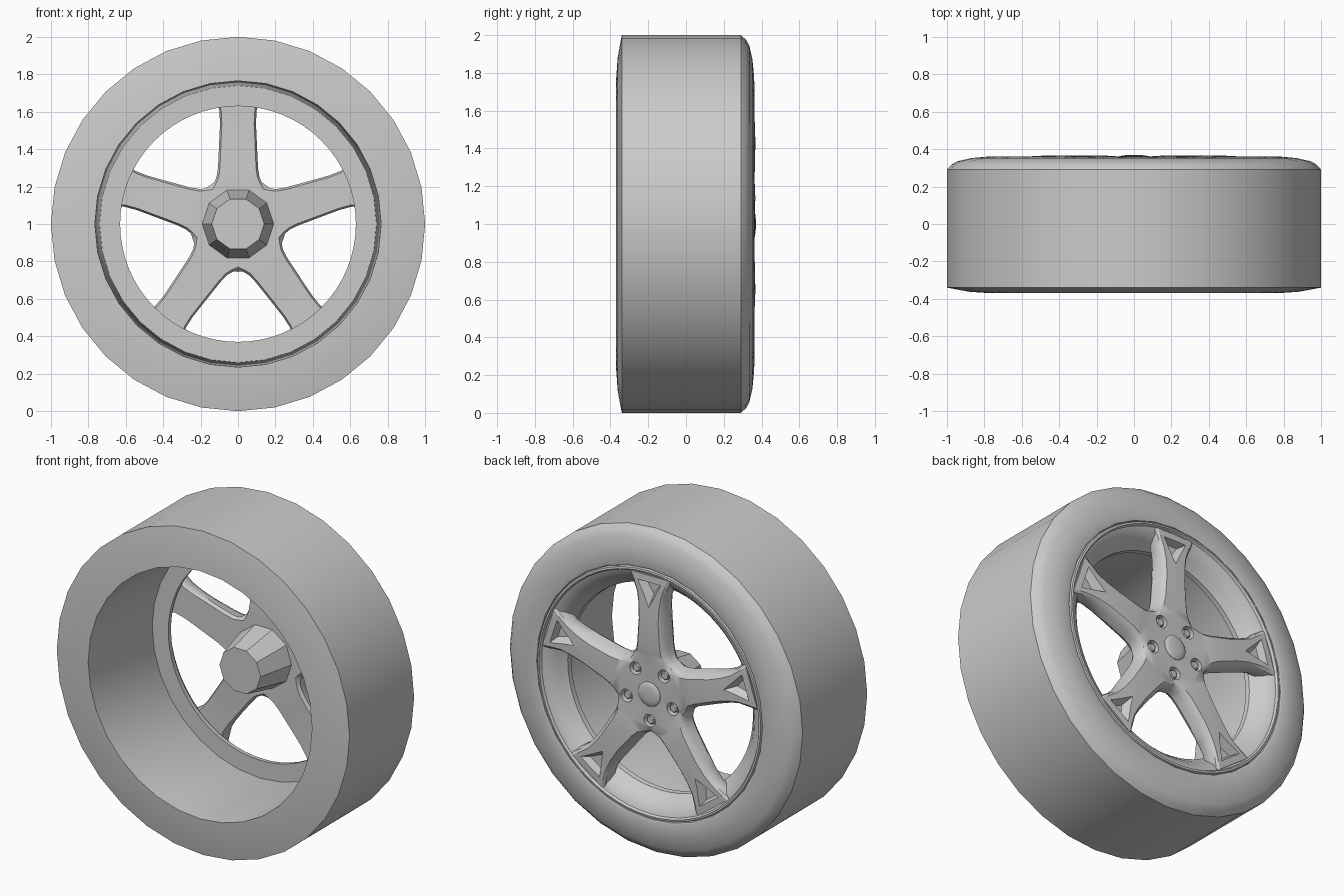
import bpy, bmesh, math
from mathutils import Vector

if "Cube" in bpy.data.objects:
    bpy.data.objects.remove(bpy.data.objects["Cube"])

grey = bpy.data.materials.new("plain grey")
grey.use_nodes = True
grey.diffuse_color = (0.6, 0.6, 0.6, 1)
grey.node_tree.nodes["Principled BSDF"].inputs["Base Color"].default_value = (0.6, 0.6, 0.6, 1)

STEP = math.radians(72)
UP = math.pi / 2


def place(angle, s, t, y):
    """Point at distance s along a spoke direction, t across it, y along the axle."""
    c, d = math.cos(angle), math.sin(angle)
    return Vector((s * c - t * d, y, 1 + s * d + t * c))


def finish(bm, name, smooth=35):
    bmesh.ops.remove_doubles(bm, verts=bm.verts, dist=1e-4)
    bmesh.ops.recalc_face_normals(bm, faces=bm.faces)
    mesh = bpy.data.meshes.new(name)
    bm.to_mesh(mesh)
    bm.free()
    mesh.materials.append(grey)
    ob = bpy.data.objects.new(name, mesh)
    bpy.context.collection.objects.link(ob)
    if smooth:
        shade(ob, smooth)
    return ob


def shade(ob, angle):
    bpy.ops.object.select_all(action='DESELECT')
    ob.select_set(True)
    bpy.context.view_layer.objects.active = ob
    bpy.ops.object.shade_smooth_by_angle(angle=math.radians(angle))


def bridge(bm, rings, closed=False, caps=(False, False)):
    """Skin a row of equal rings of points."""
    rows = [[bm.verts.new(p) for p in ring] for ring in rings]
    n = len(rows[0])
    pairs = list(zip(rows, rows[1:])) + ([(rows[-1], rows[0])] if closed else [])
    for a, b in pairs:
        for i in range(n):
            j = (i + 1) % n
            bm.faces.new((a[i], a[j], b[j], b[i]))
    for row, cap in zip((rows[0], rows[-1]), caps):
        if cap:
            bm.faces.new(row)


def circle(r, y, sides, s=0, angle=UP, turn=UP):
    base = place(angle, s, 0, 0)
    return [base + Vector((r * math.cos(turn + i * math.tau / sides), y,
                           r * math.sin(turn + i * math.tau / sides))) for i in range(sides)]


def lathe(name, profile, sides, smooth=35):
    bm = bmesh.new()
    bridge(bm, [circle(r, y, sides) for r, y in profile], closed=True)
    return finish(bm, name, smooth)


# Tyre with the tapered inner barrel
lathe("tyre_and_barrel", [
    (0.765, -0.37), (0.88, -0.362), (1, -0.34), (1, 0.29), (0.975, 0.318), (0.945, 0.335),
    (0.87, 0.352), (0.785, 0.36), (0.772, 0.355), (0.765, 0.34), (0.74, 0.22)], 32)

# Outer rim lip sloping down to the openings
lathe("rim", [
    (0.768, 0.345), (0.762, 0.36), (0.75, 0.362), (0.742, 0.348), (0.705, 0.335), (0.672, 0.3),
    (0.645, 0.262), (0.633, 0.25), (0.63, 0.22), (0.76, 0.22)], 64, 30)


# Spokes: distance, widest half width, front half width, back y, front y
sections = [
    (0.206, 0.15, 0.135, 0.25, 0.356), (0.222, 0.128, 0.112, 0.25, 0.358),
    (0.25, 0.115, 0.096, 0.25, 0.362), (0.3, 0.107, 0.085, 0.252, 0.366),
    (0.45, 0.1, 0.074, 0.258, 0.367), (0.54, 0.096, 0.078, 0.26, 0.364),
    (0.61, 0.1, 0.09, 0.26, 0.36), (0.66, 0.122, 0.11, 0.26, 0.36), (0.73, 0.15, 0.14, 0.26, 0.355)]


def spoke_ring(angle, index):
    s, w, wf, back, front = sections[index]
    half = [(0, back), (w * 0.9, back), (w, back + 0.02), ((w + wf) / 2 + 0.004, front - 0.04),
            (wf, front - 0.012), (wf * 0.87, front - 0.002), (0, front)]
    loop = half + [(-t, y) for t, y in half[-2:0:-1]]
    # The first ring lies on the mitre between neighbouring spokes
    return [place(angle, s if index else abs(t) / math.tan(STEP / 2), t, y) for t, y in loop]


bm = bmesh.new()
for k in range(5):
    bridge(bm, [spoke_ring(UP + k * STEP, i) for i in range(len(sections))], caps=(False, True))
spokes = finish(bm, "spokes", 0)

# Cutters: tapered triangular pockets at the spoke ends, and wheel nut holes
bm = bmesh.new()
for k in range(5):
    a = UP + k * STEP
    triangle = lambda tip, end, w, y: [place(a, tip, 0, y), place(a, end, w, y), place(a, end, -w, y)]
    bridge(bm, [triangle(0.6, 0.675, 0.048, 0.312), triangle(0.525, 0.695, 0.092, 0.375)],
           caps=(True, True))
    hole = a + STEP / 2
    bridge(bm, [circle(0.036, 0.315, 16, 0.165, hole), circle(0.041, 0.38, 16, 0.165, hole)],
           caps=(True, True))
cutter = finish(bm, "pocket_cutter", 0)
cutter.hide_render = True

cut = spokes.modifiers.new("pockets", 'BOOLEAN')
cut.object = cutter
cut.operation = 'DIFFERENCE'
cut.solver = 'EXACT'
bpy.context.view_layer.objects.active = spokes
bpy.ops.object.modifier_apply(modifier=cut.name)
bpy.data.objects.remove(cutter)
shade(spokes, 32)

# Wheel nuts
bm = bmesh.new()
for k in range(5):
    a = UP + (k + 0.5) * STEP
    bridge(bm, [circle(r, y, 6, 0.165, a) for r, y in ((0.028, 0.3), (0.028, 0.342), (0.022, 0.348))],
           caps=(True, True))
finish(bm, "wheel_nuts", 0)

# Domed centre cap
bm = bmesh.new()
bridge(bm, [circle(r, y, 24) for r, y in ((0.075, 0.34), (0.075, 0.358), (0.068, 0.364),
                                          (0.045, 0.368), (0.02, 0.37))], caps=(True, True))
finish(bm, "centre_cap", 40)

# Ten-sided axle boss on the inner side
bm = bmesh.new()
bridge(bm, [circle(r, y, 10, turn=math.radians(72)) for r, y in ((0.195, 0.27), (0.14, 0.02))],
       caps=(True, True))
finish(bm, "axle_boss", 0)
